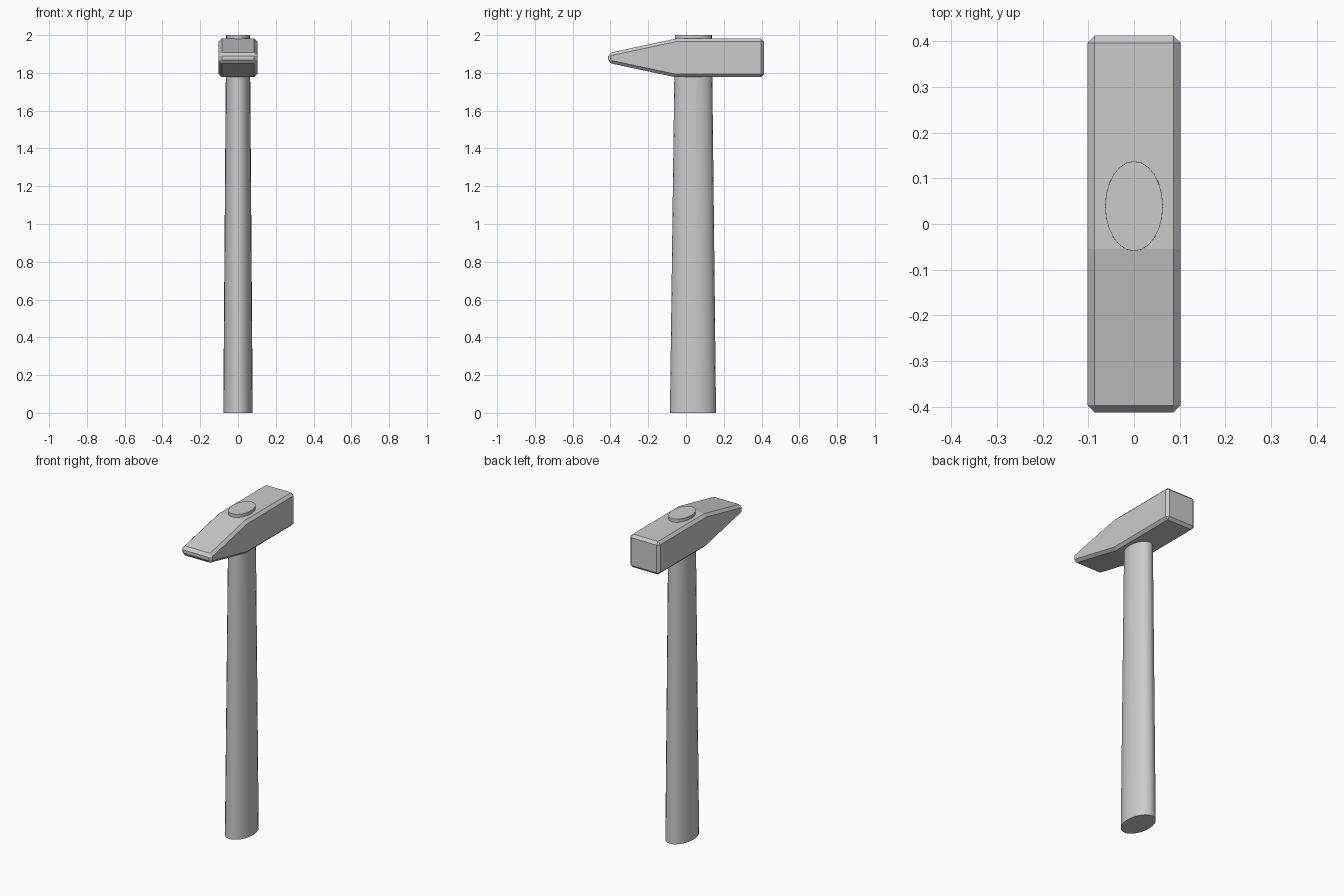
import bpy
import bmesh
from math import cos, sin, tau, radians

cube = bpy.data.objects.get("Cube")
if cube:
    bpy.data.objects.remove(cube, do_unlink=True)

# Single grey for the whole tool
grey = bpy.data.materials.new("plain_grey")
grey.use_nodes = True
grey.diffuse_color = (0.6, 0.6, 0.6, 1)
grey.node_tree.nodes["Principled BSDF"].inputs["Base Color"].default_value = (0.6, 0.6, 0.6, 1)


def make_object(name, bm):
    bmesh.ops.recalc_face_normals(bm, faces=bm.faces)
    mesh = bpy.data.meshes.new(name)
    bm.to_mesh(mesh)
    bm.free()
    mesh.materials.append(grey)
    obj = bpy.data.objects.new(name, mesh)
    bpy.context.collection.objects.link(obj)
    return obj


# Head: side profile (y, z) extruded across x, with chamfered edges
HALF_WIDTH = 0.102
MID_Z = 1.879
upper = [(-0.412, 0.026), (-0.055, 0.102), (0.412, 0.102)]
profile = upper + [(y, -h) for y, h in reversed(upper)]

bm = bmesh.new()
side = bm.faces.new([bm.verts.new((-HALF_WIDTH, y, MID_Z + h)) for y, h in profile])
extruded = bmesh.ops.extrude_face_region(bm, geom=[side])
moved = [v for v in extruded["geom"] if isinstance(v, bmesh.types.BMVert)]
bmesh.ops.translate(bm, verts=moved, vec=(2 * HALF_WIDTH, 0, 0))
head = make_object("hammer_head", bm)
chamfer = head.modifiers.new("chamfer", "BEVEL")
chamfer.width = 0.016
chamfer.segments = 1
chamfer.limit_method = "ANGLE"
chamfer.angle_limit = radians(30)

# Handle: tapered oval shaft passing through the head
SIDES = 24
bm = bmesh.new()
rings = []
for z, rx, ry, cy in [(0, 0.078, 0.122, 0.037), (2, 0.063, 0.098, 0.039)]:
    rings.append([bm.verts.new((rx * cos(tau * i / SIDES), cy + ry * sin(tau * i / SIDES), z))
                  for i in range(SIDES)])
bottom, top = rings
for i in range(SIDES):
    j = (i + 1) % SIDES
    bm.faces.new((bottom[i], bottom[j], top[j], top[i]))
for ring in rings:
    bm.faces.new(ring)
handle = make_object("handle", bm)

# Smooth shaft with crisp end rims
bpy.ops.object.select_all(action="DESELECT")
handle.select_set(True)
bpy.context.view_layer.objects.active = handle
bpy.ops.object.shade_smooth_by_angle(angle=radians(35))
